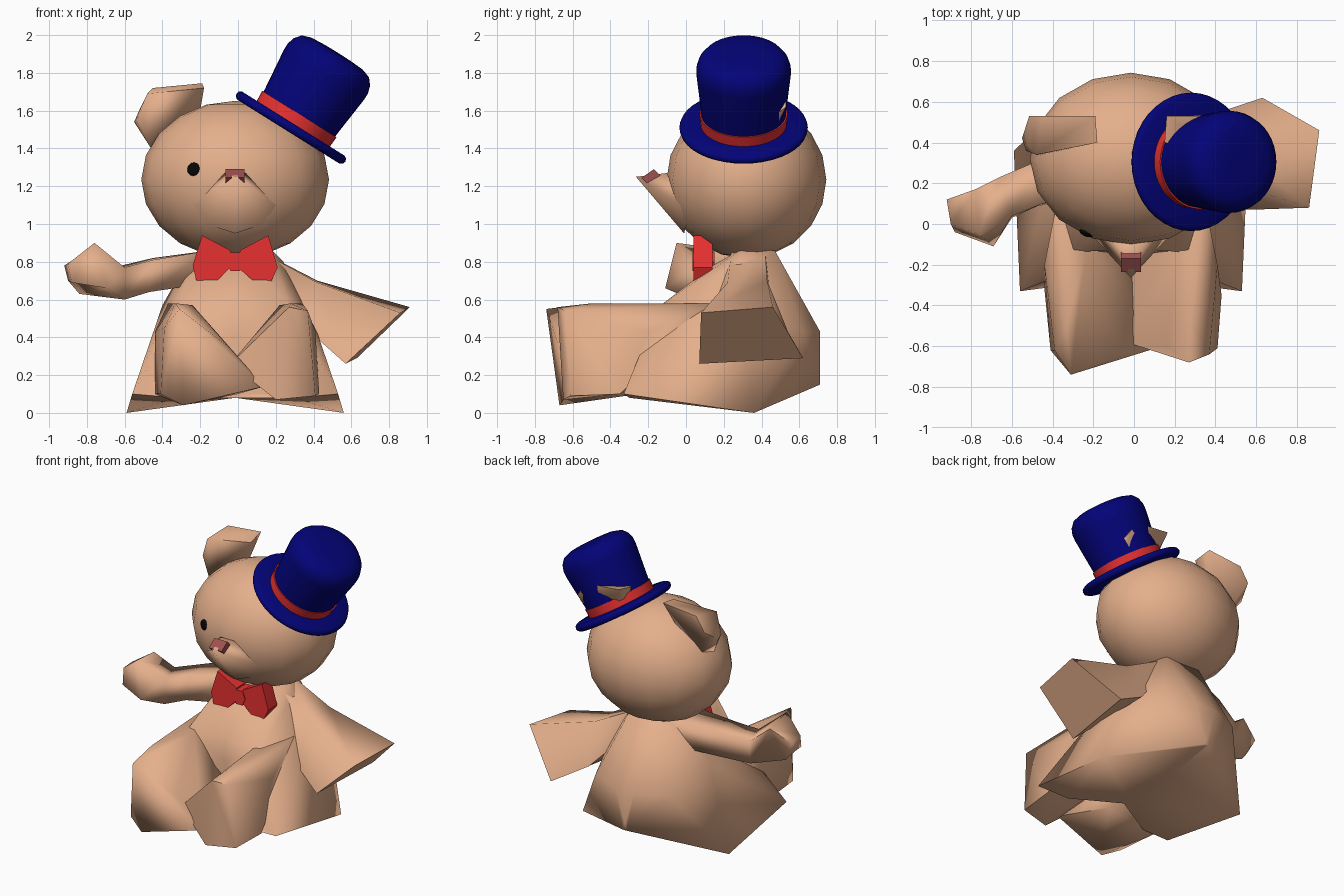
import bpy, bmesh, math
from mathutils import Vector, Matrix

CX = -0.015  # symmetry line of head and torso


def material(name, rgb):
    m = bpy.data.materials.new(name)
    m.diffuse_color = (*rgb, 1)
    return m


FUR = material("fur", (0.78, 0.43, 0.26))
RED = material("red", (0.8, 0.03, 0.03))
NAVY = material("navy", (0.001, 0.001, 0.19))
BLACK = material("black", (0.002, 0.002, 0.002))
ROSE = material("rose", (0.34, 0.08, 0.08))


def finish(name, bm, mat, angle=50):
    bmesh.ops.recalc_face_normals(bm, faces=bm.faces[:])
    me = bpy.data.meshes.new(name)
    bm.to_mesh(me)
    bm.free()
    me.materials.append(mat)
    ob = bpy.data.objects.new(name, me)
    bpy.context.collection.objects.link(ob)
    bpy.ops.object.select_all(action='DESELECT')
    ob.select_set(True)
    bpy.context.view_layer.objects.active = ob
    bpy.ops.object.shade_smooth_by_angle(angle=math.radians(angle))
    return ob


def mirrored(pts):
    return list(pts) + [(2 * CX - x, y, z) for x, y, z in pts]


def hull_mesh(pts):
    bm = bmesh.new()
    for p in pts:
        bm.verts.new(p)
    bmesh.ops.convex_hull(bm, input=bm.verts[:])
    bmesh.ops.delete(bm, geom=[v for v in bm.verts if not v.link_faces], context='VERTS')
    return bm


def hull(name, pts, mat, angle=70):
    return finish(name, hull_mesh(pts), mat, angle)


def loft(name, rings, mat, angle=50):
    bm = bmesh.new()
    rows = [[bm.verts.new(p) for p in r] for r in rings]
    n = len(rows[0])
    for a, b in zip(rows, rows[1:]):
        for i in range(n):
            j = (i + 1) % n
            bm.faces.new((a[i], a[j], b[j], b[i]))
    bm.faces.new(rows[0])
    bm.faces.new(rows[-1])
    return finish(name, bm, mat, angle)


def lathe(name, profile, mat, place, angle=40, n=40):
    rings = [[place @ Vector((r * math.cos(k * math.tau / n), r * math.sin(k * math.tau / n), h))
              for k in range(n)] for r, h in profile]
    return loft(name, rings, mat, angle)


def ball(name, center, scale, mat, seg, rings, rot=Matrix.Identity(4)):
    bm = bmesh.new()
    bmesh.ops.create_uvsphere(bm, u_segments=seg, v_segments=rings, radius=1)
    bm.transform(Matrix.Translation(center) @ rot @ Matrix.Diagonal((*scale, 1)))
    return finish(name, bm, mat, 60)


# torso: narrow neck flaring to a wide seat with pointed hips, arched underneath
bm = hull_mesh(mirrored([
    (0.17, 0.30, 0.87), (0.08, 0.14, 0.78), (0.12, 0.47, 0.86), (0.24, 0.28, 0.80),
    (0.37, 0.30, 0.57), (0.27, -0.14, 0.565), (0.10, -0.10, 0.42), (0.28, 0.62, 0.43),
    (0.06, 0.71, 0.43), (0.0, 0.71, 0.15), (0.56, 0.36, 0.0),
    (0.53, -0.33, 0.10), (0.30, -0.30, 0.08)]))
bmesh.ops.bisect_plane(bm, geom=bm.verts[:] + bm.edges[:] + bm.faces[:],
                       plane_co=(CX, 0, 0), plane_no=(1, 0, 0))
bmesh.ops.triangulate(bm, faces=bm.faces[:])
for v in bm.verts:
    if abs(v.co.x - CX) < 0.01 and v.co.z < 0.6:
        v.co.z = max(v.co.z, 0.08)
        v.co.y = max(v.co.y, -0.12)
finish("torso", bm, FUR, 80)

# legs: thick blocks with slanted soles, one lower on its inner side
hull("right_leg", [
    (-0.37, 0.15, 0.58), (-0.24, -0.15, 0.57), (-0.33, -0.50, 0.58),
    (-0.31, -0.74, 0.55), (-0.39, -0.62, 0.45), (-0.41, -0.62, 0.10), (-0.29, -0.67, 0.04),
    (0.14, -0.60, 0.14), (-0.05, -0.63, 0.35), (-0.03, -0.10, 0.30), (-0.44, -0.32, 0.10),
    (0.0, -0.25, 0.10), (-0.44, -0.20, 0.43)], FUR)
hull("left_leg", [
    (0.34, 0.15, 0.58), (0.22, -0.15, 0.57), (0.28, -0.50, 0.58),
    (0.27, -0.68, 0.56), (0.37, -0.64, 0.54), (0.41, -0.61, 0.09), (0.20, -0.65, 0.07),
    (-0.04, -0.58, 0.26), (0.14, -0.58, 0.14), (0.16, -0.60, 0.46), (0.0, -0.10, 0.30),
    (0.43, -0.35, 0.10), (0.41, -0.20, 0.43)], FUR)

# arms: one raised with a bent paw, one hanging with a flared end
loft("right_arm", [
    [(-0.15, 0.42, 0.86), (-0.15, 0.15, 0.86), (-0.20, 0.12, 0.68), (-0.20, 0.40, 0.68)],
    [(-0.45, 0.32, 0.82), (-0.45, 0.10, 0.81), (-0.47, 0.09, 0.64), (-0.47, 0.30, 0.64)],
    [(-0.66, 0.23, 0.77), (-0.60, 0.04, 0.77), (-0.60, 0.03, 0.60), (-0.66, 0.22, 0.61)],
    [(-0.78, 0.17, 0.87), (-0.76, -0.05, 0.90), (-0.69, -0.11, 0.66), (-0.84, 0.08, 0.63)],
    [(-0.92, 0.12, 0.78), (-0.90, 0.0, 0.79), (-0.88, -0.04, 0.69), (-0.90, 0.06, 0.70)]], FUR, 95)
loft("left_arm", [
    [(0.13, 0.42, 0.85), (0.13, 0.24, 0.85), (0.25, 0.18, 0.58), (0.25, 0.45, 0.58)],
    [(0.42, 0.43, 0.70), (0.42, 0.22, 0.69), (0.39, 0.09, 0.42), (0.39, 0.54, 0.43)],
    [(0.91, 0.46, 0.56), (0.86, 0.08, 0.53), (0.57, 0.07, 0.26), (0.63, 0.62, 0.29)]], FUR, 75)

# head, snout, nose and the single eye
ball("head", (CX, 0.32, 1.235), (0.497, 0.423, 0.417), FUR, 16, 10)
hull("snout", mirrored([
    (CX, -0.265, 1.25), (0.04, -0.10, 1.27), (0.20, -0.03, 1.10), (0.14, 0.0, 1.0),
    (CX, -0.01, 0.95)]), FUR, 80)
loft("nose", [[(x, -0.235, 1.245), (x, -0.17, 1.29), (x, -0.12, 1.24), (x, -0.18, 1.19)]
              for x in (CX - 0.05, CX + 0.05)], ROSE, 30)
normal = Vector((-0.88, -2.1, 0.34))
ball("eye", (-0.235, -0.045, 1.29), (0.036, 0.036, 0.015), BLACK, 16, 8,
     normal.to_track_quat('Z', 'Y').to_matrix().to_4x4())

# ears: the second one pokes through the hat
ear = [(-0.55, 0.42, 1.54), (-0.515, 0.53, 1.62), (-0.45, 0.53, 1.72), (-0.19, 0.53, 1.745),
       (-0.18, 0.40, 1.72), (-0.20, 0.42, 1.60), (-0.48, 0.34, 1.69), (-0.53, 0.36, 1.55),
       (-0.46, 0.34, 1.40), (-0.43, 0.43, 1.42), (-0.24, 0.44, 1.55)]
hull("right_ear", ear, FUR)
hull("left_ear", [(2 * CX - x, y, z) for x, y, z in ear], FUR)

# tilted top hat
hat = Matrix.Translation((0.28, 0.305, 1.51)) @ Matrix.Rotation(math.radians(32), 4, 'Y')
lathe("hat_brim", [(0.20, -0.025), (0.32, -0.025), (0.335, -0.015), (0.34, 0.0),
                   (0.335, 0.015), (0.32, 0.025), (0.20, 0.025)], NAVY, hat)
lathe("hat_crown", [(0.22, 0.0), (0.225, 0.10), (0.25, 0.33), (0.25, 0.37), (0.238, 0.41),
                    (0.21, 0.445), (0.16, 0.462), (0.08, 0.467), (0.02, 0.468)], NAVY, hat)
lathe("hat_band", [(0.21, 0.02), (0.228, 0.02), (0.232, 0.085), (0.21, 0.085)], RED, hat)


# bow tie
def slab(name, outline, y0, y1):
    loft(name, [[(x, y, z) for x, z in outline] for y in (y0, y1)], RED, 30)


slab("bow_right_wing", [(-0.24, 0.78), (-0.19, 0.94), (-0.04, 0.86), (-0.04, 0.77),
                        (-0.11, 0.70), (-0.22, 0.70)], 0.04, 0.14)
slab("bow_left_wing", [(0.01, 0.86), (0.16, 0.94), (0.21, 0.77), (0.15, 0.64),
                       (0.01, 0.76)], 0.04, 0.14)
slab("bow_knot", [(-0.06, 0.80), (-0.04, 0.85), (0.01, 0.85), (0.03, 0.80),
                  (0.01, 0.75), (-0.04, 0.75)], 0.035, 0.15)
